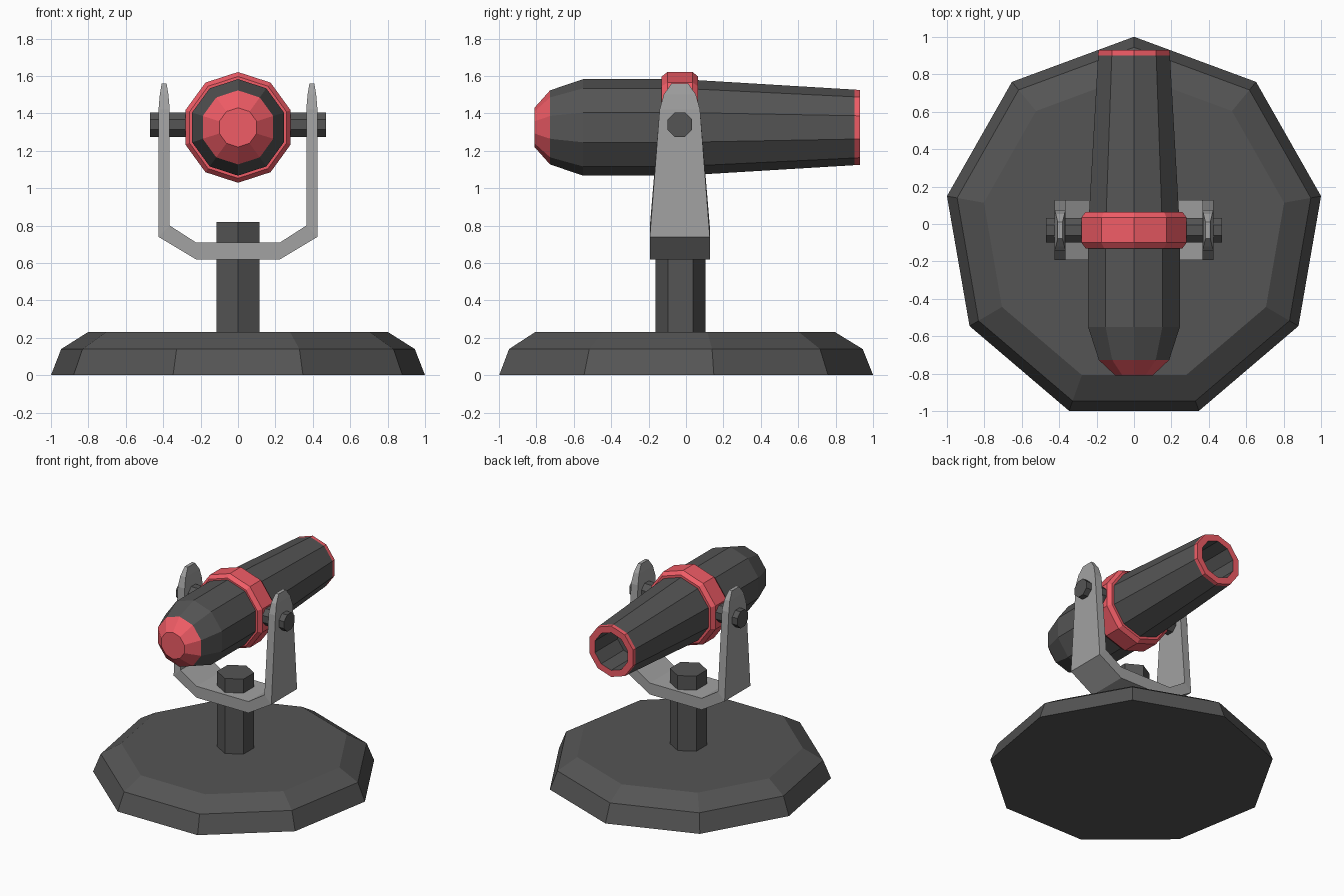
import bpy, bmesh
from math import sin, cos, pi, radians
from mathutils import Matrix

if "Cube" in bpy.data.objects:
    bpy.data.objects.remove(bpy.data.objects["Cube"])

CY = -0.033        # y of the shared vertical axis
AXIS_Z = 1.325     # height of the barrel axis


def material(name, rgb):
    m = bpy.data.materials.new(name)
    m.diffuse_color = (*rgb, 1)
    m.use_nodes = True
    m.node_tree.nodes["Principled BSDF"].inputs["Base Color"].default_value = m.diffuse_color
    return m


DARK = material("dark_grey", (0.09, 0.09, 0.09))
LIGHT = material("light_grey", (0.36, 0.36, 0.36))
RED = material("red", (0.87, 0.107, 0.133))


def finish(name, bm, mats):
    bmesh.ops.recalc_face_normals(bm, faces=bm.faces)
    me = bpy.data.meshes.new(name)
    bm.to_mesh(me)
    bm.free()
    for m in mats:
        me.materials.append(m)
    ob = bpy.data.objects.new(name, me)
    bpy.context.collection.objects.link(ob)
    return ob


def skin(name, rings, mats, red=(), closed=False):
    """Join rings of points with quads; cap the ends unless closed.
    red lists the band numbers (-1 = first cap) that use the second material."""
    bm = bmesh.new()
    vs = [[bm.verts.new(p) for p in ring] for ring in rings]
    n = len(rings[0])
    for i in range(len(vs) if closed else len(vs) - 1):
        a, b = vs[i], vs[(i + 1) % len(vs)]
        for k in range(n):
            j = (k + 1) % n
            f = bm.faces.new((a[k], a[j], b[j], b[k]))
            f.material_index = int(i in red)
    if not closed:
        bm.faces.new(vs[0]).material_index = int(-1 in red)
        bm.faces.new(vs[-1])
    return finish(name, bm, mats)


def circle(n, r, place, phase):
    """Ring of n points; place maps flat (u, v) to 3D."""
    return [place(r * cos(phase + 2 * pi * k / n), r * sin(phase + 2 * pi * k / n))
            for k in range(n)]


def upright(profile, n, sy=1.0):
    return [circle(n, r, lambda u, v: (u, CY + 0.003 + v * sy, z), pi / 2) for r, z in profile]


def along_y(profile, n):
    return [circle(n, r, lambda u, v: (u, y, AXIS_Z + v), pi / 2) for r, y in profile]


# Nine-sided bevelled base
skin("base", upright([(1.0154, 0), (0.96, 0.14), (0.815, 0.23)], 9, 1.0154), [DARK])

# Hexagonal post
skin("post", upright([(0.133, 0.22), (0.133, 0.82)], 6), [DARK])

# Barrel with red nose, red muzzle ring and hollow bore
skin("barrel", along_y([(0.105, -0.81), (0.198, -0.727), (0.258, -0.55), (0.258, -0.03),
                        (0.202, 0.90), (0.2, 0.93), (0.148, 0.93), (0.148, 0.65)], 10),
     [DARK, RED], red=(-1, 0, 4, 5))

# Red collar around the barrel
skin("collar", along_y([(0.24, -0.13), (0.272, -0.13), (0.296, -0.10), (0.296, 0.035),
                        (0.272, 0.065), (0.24, 0.065)], 10), [RED], closed=True)

# Pivot pins on both sides
for side, name in ((1, "pivot_pin_right"), (-1, "pivot_pin_left")):
    skin(name, [circle(8, 0.071, lambda u, v: (side * x, CY + u, 1.34 + v), pi / 8)
                for x in (0.24, 0.47)], [DARK])

# U-shaped bracket: outer x, outer z, inner x, inner z, half depth
half = [(0.225, 0.62, 0.225, 0.71, 0.16), (0.425, 0.74, 0.365, 0.80, 0.16),
        (0.425, 1.42, 0.365, 1.42, 0.108), (0.418, 1.50, 0.372, 1.50, 0.086),
        (0.408, 1.56, 0.382, 1.56, 0.045)]
sections = [(-a, b, -c, d, h) for a, b, c, d, h in reversed(half)] + half
skin("bracket", [[(a, CY - h, b), (a, CY + h, b), (c, CY + h, d), (c, CY - h, d)]
                 for a, b, c, d, h in sections], [LIGHT])
